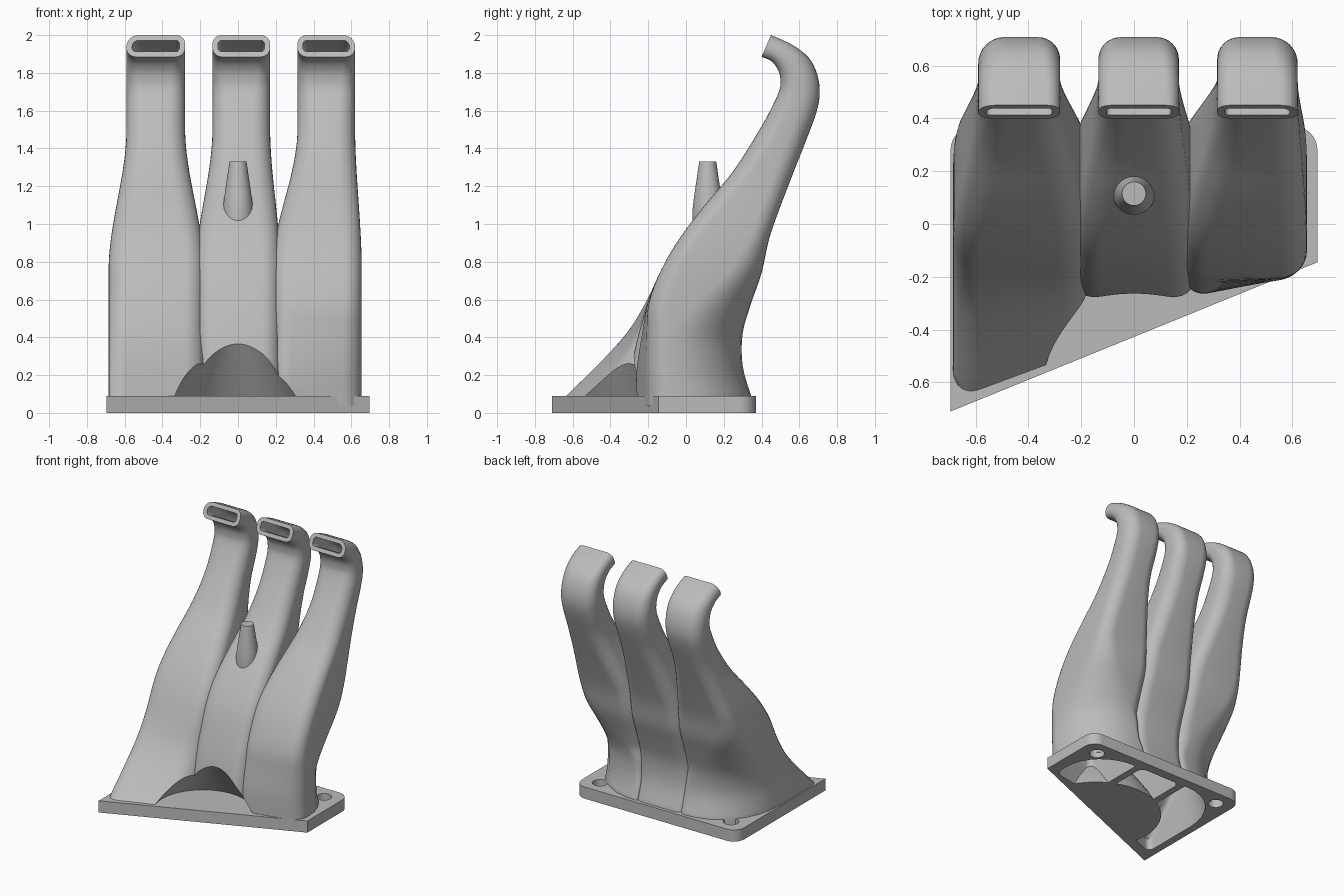
import bpy, bmesh, math
from mathutils import Vector

cube = bpy.data.objects.get("Cube")
if cube:
    bpy.data.objects.remove(cube, do_unlink=True)

metal = bpy.data.materials.new("light grey metal")
metal.use_nodes = True
GREY = (0.5, 0.5, 0.5, 1)
metal.diffuse_color = GREY
metal.node_tree.nodes["Principled BSDF"].inputs["Base Color"].default_value = GREY


def finish(name, bm):
    bmesh.ops.recalc_face_normals(bm, faces=bm.faces)
    mesh = bpy.data.meshes.new(name)
    bm.to_mesh(mesh)
    bm.free()
    mesh.materials.append(metal)
    obj = bpy.data.objects.new(name, mesh)
    bpy.context.collection.objects.link(obj)
    return obj


def skin(name, rings):
    """Bridge equal rings of points and cap both ends."""
    bm = bmesh.new()
    loops = [[bm.verts.new(p) for p in ring] for ring in rings]
    n = len(loops[0])
    for a, b in zip(loops, loops[1:]):
        for i in range(n):
            j = (i + 1) % n
            bm.faces.new((a[i], a[j], b[j], b[i]))
    bm.faces.new(loops[0])
    bm.faces.new(loops[-1])
    return finish(name, bm)


def lathe(name, centre, profile, sides=64):
    """Round solid about a vertical axis from (radius, height) pairs."""
    x, y = centre
    angles = [math.tau * i / sides for i in range(sides)]
    return skin(name, [[(x + r * math.cos(a), y + r * math.sin(a), z) for a in angles]
                       for r, z in profile])


def boolean(target, tool, operation, remove=True):
    mod = target.modifiers.new(operation, 'BOOLEAN')
    mod.object, mod.operation, mod.solver = tool, operation, 'EXACT'
    bpy.context.view_layer.objects.active = target
    bpy.ops.object.modifier_apply(modifier=mod.name)
    if remove:
        bpy.data.objects.remove(tool, do_unlink=True)


def ease(z, high, low):
    t = min(1, max(0, (high - z) / (high - low)))
    return t * t * (3 - 2 * t)


def mix(a, b, t):
    return a + (b - a) * t


def spline(rows, steps=4):
    """Smooth curve through rows of numbers."""
    rows = [Vector(r) for r in rows]
    out = []
    for i in range(len(rows) - 1):
        p0, p1 = rows[max(i - 1, 0)], rows[i]
        p2, p3 = rows[i + 1], rows[min(i + 2, len(rows) - 1)]
        for s in range(steps):
            t = s / steps
            out.append((p1 * 2 + (p2 - p0) * t + (p0 * 2 - p1 * 5 + p2 * 4 - p3) * t**2
                        + (p1 * 3 - p0 - p2 * 3 + p3) * t**3) / 2)
    return out + [rows[-1]]


# Side profile from mouth to flange: front y, front z, back y, back z
BEND = [(.40, 1.885, .45, 2), (.455, 1.86, .56, 1.95), (.49, 1.81, .65, 1.88),
        (.50, 1.76, .695, 1.79), (.495, 1.71, .708, 1.69), (.46, 1.63, .69, 1.59),
        (.39, 1.5, .635, 1.44), (.25, 1.28, .56, 1.25), (.1, 1.1, .495, 1.08),
        (-.03, .93, .44, .92), (-.13, .76, .40, .74)]
FOOT = [(.58, .345), (.42, .30), (.25, .30), (.09, .345)]

# Name, outer side, edges at mouth, edges at flange, foot front line, foot slant
RUNNERS = [("left_side", -1, (-.59, -.28), (-.685, -.18), (-.21, -.29, -.42, -.57), .37),
           ("middle", 0, (-.135, .17), (-.225, .225), (-.2, -.25, -.29, -.33), 0),
           ("right_side", 1, (.315, .62), (.18, .655), (-.2, -.22, -.235, -.235), .2)]


def section(row, side, top, low, slant, inset):
    """Rounded four-cornered ring between the front and back points."""
    fy, fz, by, bz = row
    z = (fz + bz) / 2
    t = ease(z, 1.5, .75)
    wall = mix(.03, .05, t) if inset else 0
    x0, x1 = mix(top[0], low[0], t) + wall, mix(top[1], low[1], t) - wall
    full = math.hypot(by - fy, bz - fz)
    v0, v1 = wall, full - wall
    r = max(.012, min(.4 * full, .1) - wall)
    flare = ease(z, 1, .2)
    limit = min(v1 - v0 - r - .01, (x1 - x0) * .94)
    outer = min(limit, max(r, mix(.1, .45, flare) - wall))
    inner = min(r, max(.012, x1 - x0 - outer - .01))
    back_l = outer if side < 0 else inner if side > 0 else r
    back_r = outer if side > 0 else inner if side < 0 else r
    corners = [(x1 - back_r, v1 - back_r, back_r), (x0 + back_l, v1 - back_l, back_l),
               (x0 + r, v0 + r, r), (x1 - r, v0 + r, r)]
    skew = slant * ease(z, .7, .09)
    ring = []
    for q, (cx, cv, rad) in enumerate(corners):
        for k in range(9):
            a = math.pi / 2 * (q + k / 8)
            x, f = cx + rad * math.cos(a), (cv + rad * math.sin(a)) / full
            shift = skew * (x - (x0 + x1) / 2) * (1 - f)
            ring.append((x, mix(fy, by, f) + shift, mix(fz, bz, f)))
    return ring


def runner(name, side, top, low, foot, slant, inset=False):
    rows = BEND + [(y, z, back, z) for y, (z, back) in zip(foot, FOOT)]
    path = spline(rows)
    end = path[-1].copy()
    end[1] = end[3] = -.06 if inset else .04
    path.append(end)
    if inset:
        path.insert(0, path[0] * 2 - path[1])
    return skin(name, [section(p, side, top, low, slant, inset) for p in path])


# Three fused runners with the vertical spigot on the middle one
left, middle, right = [runner(r[0] + "_runner", *r[1:]) for r in RUNNERS]
body = left
body.name = "runner_body"
boolean(body, middle, 'UNION')
boolean(body, right, 'UNION')
spigot = lathe("spigot", (0, .115), [(.08, .95), (.08, 1.08), (.073, 1.14), (.045, 1.33)], 40)
boolean(body, spigot, 'UNION')

# Conical scoop under the front of the runners
HUB = (0, -.43)
boolean(body, lathe("scoop", HUB, [(.415, 0), (.35, .09), (.17, .36), (.005, .61)]), 'DIFFERENCE')

# Flange plate with two rounded back corners
outline = [(-.695, -.71), (.695, -.145)]
for start, cx in ((0, .605), (1, -.605)):
    for k in range(9):
        a = math.pi / 2 * (start + k / 8)
        outline.append((cx + .09 * math.cos(a), .28 + .09 * math.sin(a)))
plate = skin("flange_plate", [[(x, y, z) for x, y in outline] for z in (0, .09)])
for x in (-.56, .56):
    boolean(plate, lathe("bolt_hole", (x, .25), [(.055, -.1), (.055, .2)], 32), 'DIFFERENCE')

# Hollow passages, kept clear of the scoop wall
for r in RUNNERS:
    port = runner(r[0] + "_port", *r[1:], inset=True)
    hub = lathe("hub", HUB, [(.53, -.1), (.42, .09), (.235, .36), (.01, .7)])
    boolean(port, hub, 'DIFFERENCE')
    boolean(body, port, 'DIFFERENCE', remove=False)
    boolean(plate, port, 'DIFFERENCE')

# Smooth curved walls, crisp rims
for obj in (body, plate):
    bpy.ops.object.select_all(action='DESELECT')
    obj.select_set(True)
    bpy.context.view_layer.objects.active = obj
    bpy.ops.object.shade_smooth_by_angle(angle=math.radians(32))
